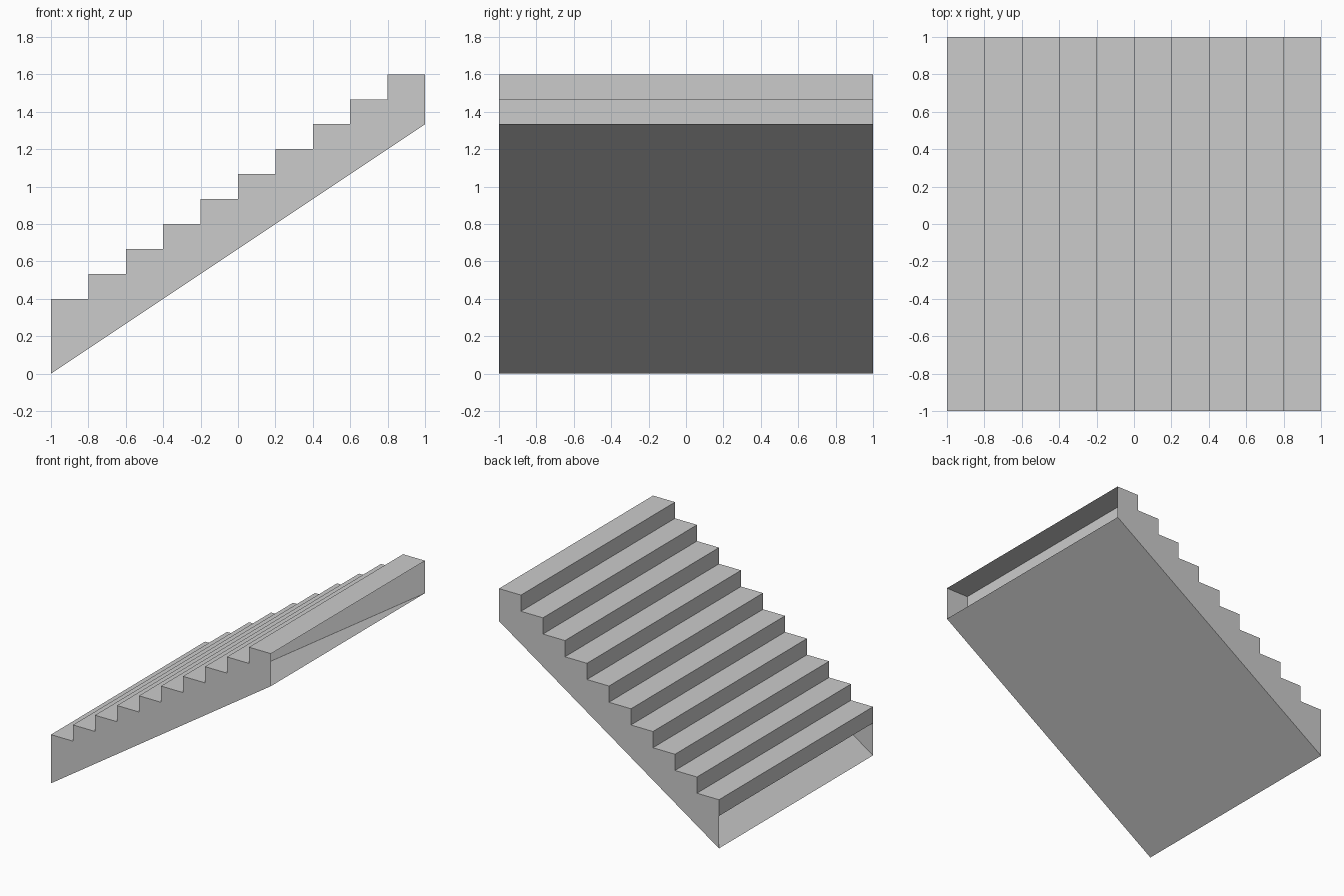
import bpy

if "Cube" in bpy.data.objects:
    bpy.data.objects.remove(bpy.data.objects["Cube"])

STEPS = 10
RUN = 2.0 / STEPS
RISE = 0.4 / 3
FIRST_TOP = 0.4
SLOPE_TOP = STEPS * RISE


def add_mesh(name, verts, faces):
    mesh = bpy.data.meshes.new(name)
    mesh.from_pydata(verts, [], faces)
    mesh.update()
    obj = bpy.data.objects.new(name, mesh)
    bpy.context.collection.objects.link(obj)
    return obj


def add_strip(name, profile):
    """Sweep an open x-z profile across the full width as a thin sheet."""
    n = len(profile)
    verts = [(x, y, z) for y in (-1, 1) for x, z in profile]
    faces = [(i, i + 1, n + i + 1, n + i) for i in range(n - 1)]
    return add_mesh(name, verts, faces)


# Zigzag of risers and treads, starting at the foot of the first riser
zigzag = [(-1, FIRST_TOP - RISE)]
for i in range(STEPS):
    top = FIRST_TOP + i * RISE
    zigzag += [(-1 + i * RUN, top), (-1 + (i + 1) * RUN, top)]
add_strip("steps", zigzag)

# Sloping underside sheet; both ends of the flight stay open
add_strip("underside", [(1, SLOPE_TOP), (-1, 0)])

# Side panels: stepped on top, sloped below
outline = [(-1, 0), (1, SLOPE_TOP)] + zigzag[:0:-1]
for name, y in (("front_side", -1), ("back_side", 1)):
    ring = list(range(len(outline)))
    if y > 0:
        ring.reverse()
    add_mesh(name, [(x, y, z) for x, z in outline], [ring])
